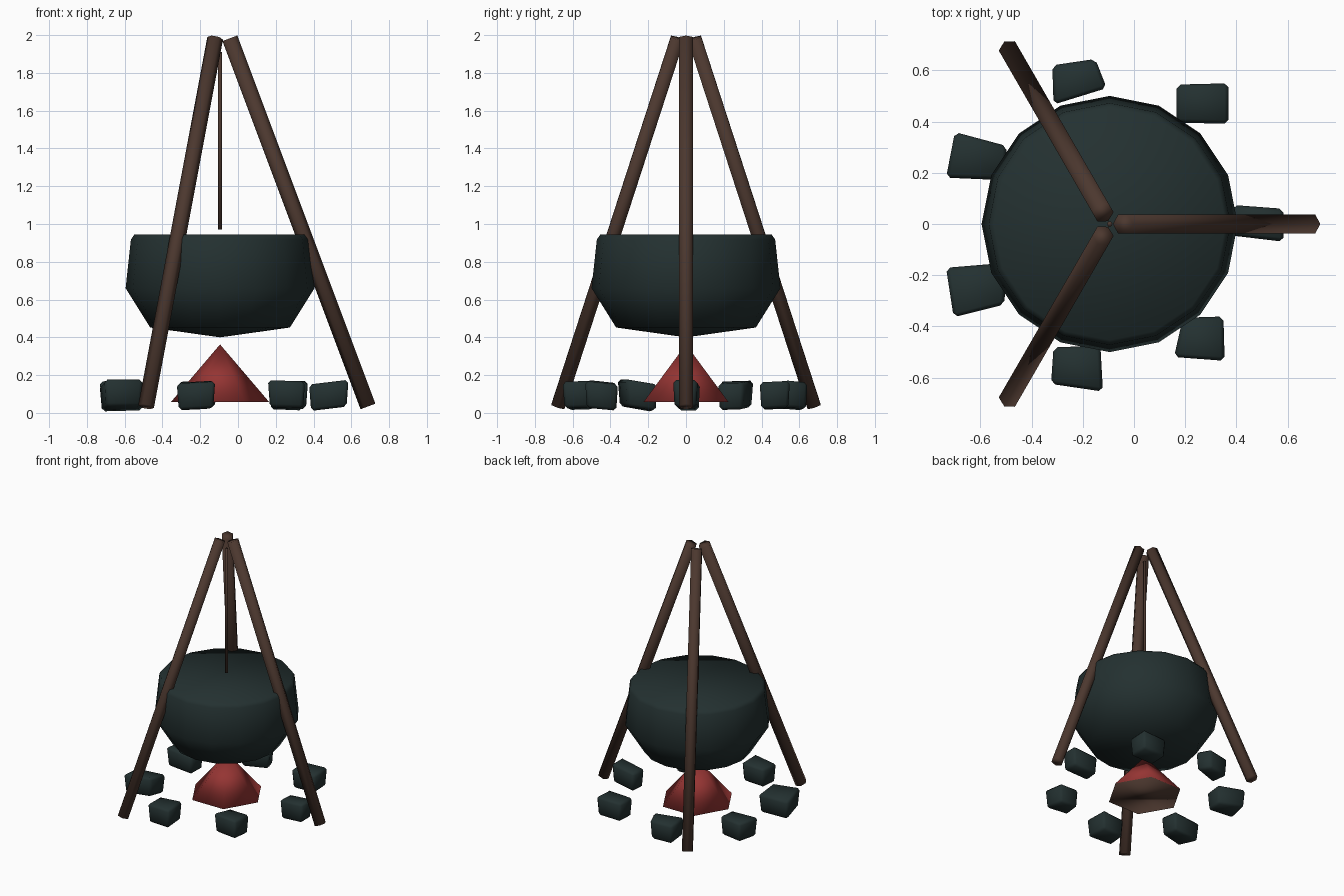
import bpy, bmesh, math
from mathutils import Matrix, Vector

cube = bpy.data.objects.get("Cube")
if cube:
    bpy.data.objects.remove(cube, do_unlink=True)

AXIS = Vector((-0.095, 0, 0))
CORNER_OUT = Matrix.Rotation(math.pi / 6, 4, "Z")  # turns a hexagon corner to x


def material(name, rgb):
    m = bpy.data.materials.new(name)
    m.use_nodes = True
    m.diffuse_color = (*rgb, 1)
    node = next(n for n in m.node_tree.nodes if n.type == "BSDF_PRINCIPLED")
    node.inputs["Base Color"].default_value = (*rgb, 1)
    return m


IRON = material("dark_iron_stone", (0.017, 0.03, 0.03))
WOOD = material("dark_wood", (0.072, 0.039, 0.028))
FLAME = material("flame_red", (0.3, 0.035, 0.033))


def finish(name, bm, *mats):
    """Turn the bmesh into a softly shaded object."""
    bmesh.ops.recalc_face_normals(bm, faces=bm.faces)
    for f in bm.faces:
        f.smooth = True
    mesh = bpy.data.meshes.new(name)
    bm.to_mesh(mesh)
    bm.free()
    for m in mats:
        mesh.materials.append(m)
    obj = bpy.data.objects.new(name, mesh)
    bpy.context.collection.objects.link(obj)
    return obj


def pole(name, top, bottom, radius, turn=0):
    """Six-sided rod between two points, turned about the centre axis."""
    top, bottom = Vector(top), Vector(bottom)
    span = top - bottom
    tilt = Matrix.Rotation(math.atan2(span.x, span.z), 4, "Y")
    place = (Matrix.Translation(AXIS) @ Matrix.Rotation(turn, 4, "Z")
             @ Matrix.Translation((top + bottom) / 2) @ tilt @ CORNER_OUT)
    bm = bmesh.new()
    bmesh.ops.create_cone(bm, cap_ends=True, segments=6, radius1=radius,
                          radius2=radius, depth=span.length, matrix=place)
    finish(name, bm, WOOD)


# Tripod and hanging rod
for i, side in enumerate(("left", "back_right", "front_right")):
    pole(f"tripod_leg_{side}", (0.052, 0, 1.983), (0.783, 0, 0.034), 0.042,
         i * math.tau / 3)
pole("hanging_rod", (0, 0, 1.91), (0, 0, 0.97), 0.011)

# Pot: a closed turned profile
SIDES = 16
profile = [(0.37, 0.452), (0.5, 0.66), (0.472, 0.918), (0.453, 0.945)]
bm = bmesh.new()
rings = []
for r, z in profile:
    rings.append([bm.verts.new(AXIS + Vector((r * math.cos(a), r * math.sin(a), z)))
                  for a in (math.tau * i / SIDES for i in range(SIDES))])
base = bm.verts.new(AXIS + Vector((0, 0, 0.4)))
for i in range(SIDES):
    j = (i + 1) % SIDES
    bm.faces.new((base, rings[0][j], rings[0][i]))
    for low, high in zip(rings, rings[1:]):
        bm.faces.new((low[i], low[j], high[j], high[i]))
bm.faces.new(rings[-1])
finish("pot", bm, IRON)

# Fire: six-sided cone with a wooden underside
bm = bmesh.new()
bmesh.ops.create_cone(bm, cap_ends=True, segments=6, radius1=0.26, radius2=0,
                      depth=0.305,
                      matrix=Matrix.Translation(AXIS + Vector((0, 0, 0.21))) @ CORNER_OUT)
bmesh.ops.remove_doubles(bm, verts=bm.verts, dist=0.001)
bm.normal_update()
for f in bm.faces:
    f.material_index = 1 if f.normal.z < -0.9 else 0
finish("fire", bm, FLAME, WOOD)

# Ring of stones: outline corners seen from above, and the lean along x and y
stones = [
    ([(.385, .075), (.585, .06), (.585, -.07), (.375, -.045)], .12, 0),
    ([(.165, .545), (.37, .55), (.37, .39), (.165, .395)], .03, .05),
    ([(-.32, .62), (-.15, .645), (-.105, .53), (-.315, .465)], .06, -.08),
    ([(-.70, .36), (-.495, .305), (-.505, .17), (-.735, .18)], -.05, .04),
    ([(-.735, -.17), (-.495, -.15), (-.505, -.315), (-.705, -.365)], .04, -.17),
    ([(-.315, -.48), (-.13, -.475), (-.12, -.655), (-.325, -.625)], .06, .03),
    ([(.19, -.365), (.35, -.36), (.355, -.535), (.155, -.52)], -.04, -.1),
]
for n, (outline, lean_x, lean_y) in enumerate(stones):
    mid = sum((Vector(p) for p in outline), Vector((0, 0))) / 4
    bm = bmesh.new()
    layers = []
    for z, size in ((0.022, 0.9), (0.163, 1)):
        layer = []
        for p in outline:
            d = (Vector(p) - mid) * size
            layer.append(bm.verts.new((mid.x + d.x, mid.y + d.y,
                                       z + d.x * lean_x + d.y * lean_y)))
        layers.append(layer)
    low, high = layers
    bm.faces.new(low)
    bm.faces.new(high)
    for i in range(4):
        j = (i + 1) % 4
        bm.faces.new((low[i], low[j], high[j], high[i]))
    stone = finish(f"stone_{n + 1}", bm, IRON)
    bevel = stone.modifiers.new("Bevel", "BEVEL")
    bevel.width = 0.016
    bevel.segments = 1
